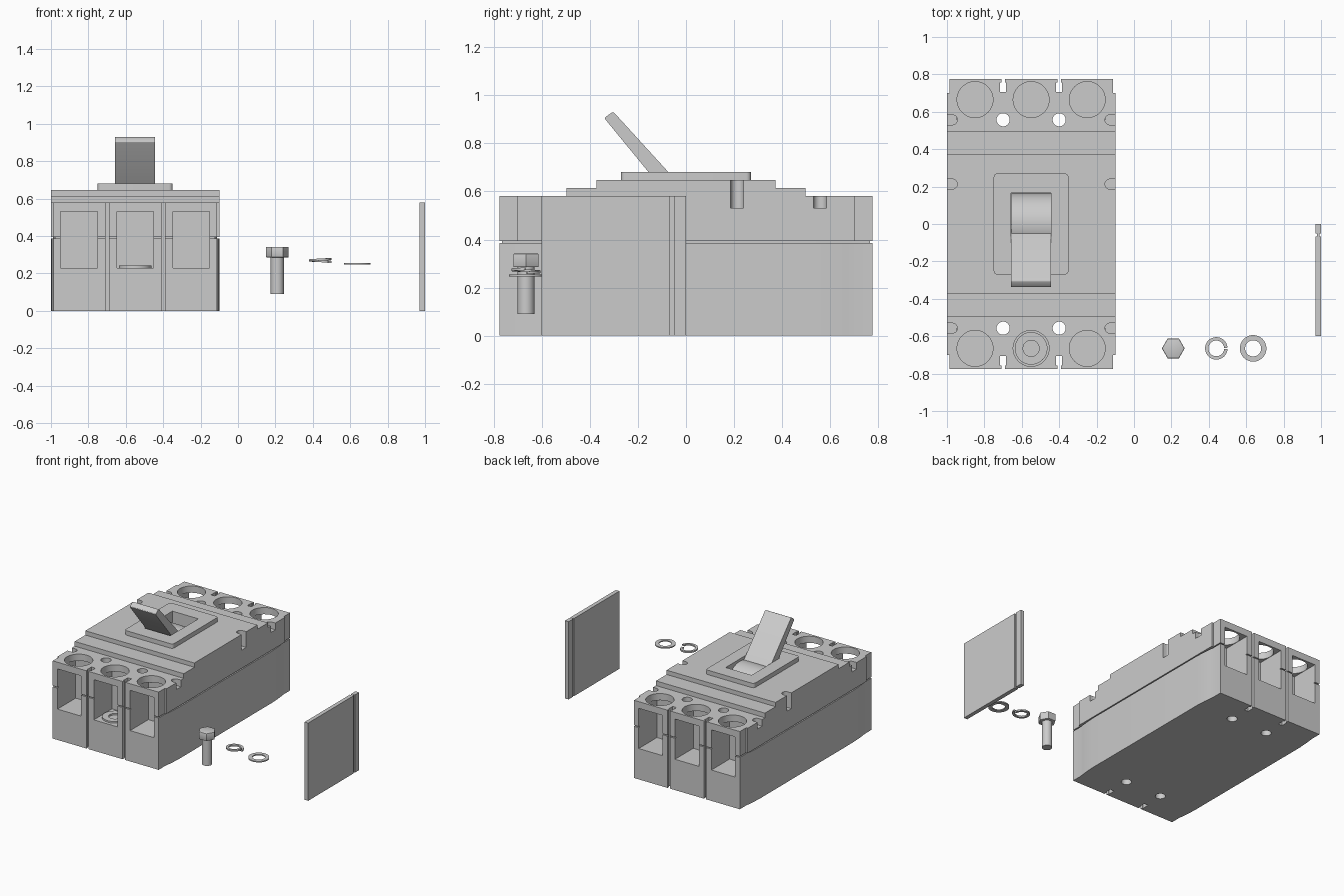
import bpy, bmesh
from math import cos, sin, pi, radians
from mathutils import Vector

cube = bpy.data.objects.get("Cube")
if cube:
    bpy.data.objects.remove(cube)

grey = bpy.data.materials.new("light_grey")
grey.use_nodes = True
grey.diffuse_color = (0.6, 0.6, 0.6, 1)
grey.node_tree.nodes["Principled BSDF"].inputs["Base Color"].default_value = grey.diffuse_color

CX = -0.55          # middle of the housing
POLES = (CX - 0.3, CX, CX + 0.3)


def finish(name, bm):
    bmesh.ops.recalc_face_normals(bm, faces=bm.faces)
    mesh = bpy.data.meshes.new(name)
    bm.to_mesh(mesh)
    bm.free()
    ob = bpy.data.objects.new(name, mesh)
    bpy.context.collection.objects.link(ob)
    mesh.materials.append(grey)
    return ob


def extrude(name, points, axis, lo, hi):
    """Extrude a flat outline along x (points are y, z) or z (points are x, y)."""
    bm = bmesh.new()
    place = (lambda a, b: (lo, a, b)) if axis == "x" else (lambda a, b: (a, b, lo))
    face = bm.faces.new([bm.verts.new(place(a, b)) for a, b in points])
    step = Vector((hi - lo, 0, 0)) if axis == "x" else Vector((0, 0, hi - lo))
    out = bmesh.ops.extrude_face_region(bm, geom=[face])
    bmesh.ops.translate(bm, vec=step, verts=[v for v in out["geom"] if isinstance(v, bmesh.types.BMVert)])
    return finish(name, bm)


def box(name, x, y, z):
    return extrude(name, [(x[0], y[0]), (x[1], y[0]), (x[1], y[1]), (x[0], y[1])], "z", *z)


def circle(x, y, r, n=48):
    return [(x + r * cos(2 * pi * i / n), y + r * sin(2 * pi * i / n)) for i in range(n)]


def post(name, x, y, r, z, n=48):
    return extrude(name, circle(x, y, r, n), "z", *z)


def ring(name, centre, inner, outer, thick, rise=0.0, gap=0.0, n=48):
    """Flat washer, or a split spring washer when rise and gap are set."""
    bm = bmesh.new()
    rows = []
    for i in range(n + 1 if gap else n):
        t = i / n
        a = gap / 2 + t * (2 * pi - gap)
        lift = rise * (t - 0.5)
        rows.append([bm.verts.new((centre[0] + r * cos(a), centre[1] + r * sin(a), centre[2] + z + lift))
                     for r, z in ((inner, -thick / 2), (outer, -thick / 2), (outer, thick / 2), (inner, thick / 2))])
    for i in range(n):
        p, q = rows[i], rows[(i + 1) % len(rows)]
        for j in range(4):
            k = (j + 1) % 4
            bm.faces.new((p[j], p[k], q[k], q[j]))
    if gap:
        bm.faces.new(rows[0])
        bm.faces.new(rows[-1])
    return finish(name, bm)


def bevel(ob, width, segments, pick):
    bm = bmesh.new()
    bm.from_mesh(ob.data)
    edges = [e for e in bm.edges if pick(e.verts[0].co, e.verts[1].co)]
    bmesh.ops.bevel(bm, geom=edges, offset=width, segments=segments, profile=0.5, affect="EDGES")
    bm.to_mesh(ob.data)
    bm.free()


def carve(targets, cutters):
    for ob in targets:
        bpy.context.view_layer.objects.active = ob
        for cutter in cutters:
            mod = ob.modifiers.new("cut", "BOOLEAN")
            mod.operation = "DIFFERENCE"
            mod.solver = "EXACT"
            mod.object = cutter
            bpy.ops.object.modifier_apply(modifier=mod.name)
    for cutter in cutters:
        bpy.data.objects.remove(cutter)


def mirrored(quarter):
    """Full outline about the housing middle from one quarter outline."""
    half = quarter + [(x, -y) for x, y in reversed(quarter)]
    return [(CX + x, y) for x, y in half] + [(CX - x, y) for x, y in reversed(half)]


# Lower housing, with gently rounded-in ends
base = extrude("lower_housing", mirrored(
    [(0.437, 0.775), (0.437, 0.7), (0.441, 0.67), (0.446, 0.62), (0.45, 0.55)]), "z", 0, 0.386)

# Recessed seam between the two housing halves
seam = extrude("housing_seam", mirrored([(0.428, 0.765), (0.428, 0.69), (0.438, 0.55)]), "z", 0.37, 0.41)

# Stepped upper cover
steps = [(0.775, 0.394), (0.775, 0.58), (0.497, 0.58), (0.497, 0.615), (0.372, 0.615), (0.372, 0.647)]
cover = extrude("upper_cover", steps + [(-y, z) for y, z in reversed(steps)], "x", CX - 0.45, CX + 0.45)
carve([cover], [box("corner_cut", sorted((CX + s * 0.437, CX + s * 0.6)), sorted((t * 0.7, t * 0.9)), (0.2, 0.8))
                for s in (-1, 1) for t in (-1, 1)])

# Raised frame around the handle
frame = box("handle_frame", (CX - 0.2, CX + 0.2), (-0.27, 0.27), (0.64, 0.68))
bevel(frame, 0.02, 5, lambda a, b: abs(a.z - b.z) > 0.01)

# Openings shared by the housing parts
cuts = []
for s in (-1, 1):
    for x in POLES:
        cuts.append(box("window_cut", (x - 0.098, x + 0.098), sorted((s * 0.56, s * 0.9)), (0.23, 0.53)))
        cuts.append(post("bore_cut", x, s * 0.665, 0.096, (0.3, 0.7)))
    for x in (CX - 0.15, CX + 0.15):
        cuts.append(post("mounting_hole_cut", x, s * 0.557, 0.035, (-0.1, 0.7), 32))
        y = s * 0.757
        t_shape = [(x - 0.016, s * 0.705), (x + 0.016, s * 0.705), (x + 0.016, y), (x + 0.009, y),
                   (x + 0.009, s * 0.9), (x - 0.009, s * 0.9), (x - 0.009, y), (x - 0.016, y)]
        cuts.append(extrude("barrier_slot_cut", t_shape, "z", -0.1, 0.7))
carve([base, seam, cover], cuts)

# Round-ended notches in the cover edges
notches = []
for s in (-1, 1):
    for y in (0.557, 0.213, -0.557):
        arc = [(CX + s * (0.422 - 0.027 * cos(a)), y + 0.027 * sin(a))
               for a in [radians(-90 + 15 * i) for i in range(13)]]
        arc += [(CX + s * 0.5, y + 0.027), (CX + s * 0.5, y - 0.027)]
        notches.append(extrude("notch_cut", arc, "z", 0.53, 0.8))
carve([cover], notches)

# Opening for the handle
carve([cover, frame], [box("handle_cut", (CX - 0.107, CX + 0.107), (-0.165, 0.165), (0.5, 0.8))])

# Handle: tapered lever on a rocking drum
lever = extrude("handle_lever", [(-0.34, 0.905), (-0.303, 0.932), (0.0, 0.6), (-0.09, 0.6)], "x", CX - 0.107, CX + 0.107)
bevel(lever, 0.008, 3, lambda a, b: min(a.z, b.z) > 0.8 and abs(a.x - b.x) > 0.1)
extrude("handle_drum", circle(0, 0.5, 0.163, 64), "x", CX - 0.106, CX + 0.106)

# Terminal washer in the middle front pole
ring("terminal_washer", (CX, -0.665, 0.236), 0.043, 0.087, 0.012)

# Loose hex screw
SX, SY = 0.21, -0.665
post("screw_shank", SX, SY, 0.035, (0.09, 0.3))
head = post("screw_head", SX, SY, 0.061, (0.285, 0.342), 6)
bevel(head, 0.006, 2, lambda a, b: abs(a.z - b.z) < 0.001)

# Loose spring washer and flat washer
ring("spring_washer", (0.44, SY, 0.27), 0.042, 0.06, 0.011, rise=0.016, gap=0.12)
ring("flat_washer", (0.637, SY, 0.251), 0.043, 0.071, 0.008)

# Loose phase barrier with its grooved insertion edge
right = [(1.0, -0.6), (1.0, -0.066), (0.992, -0.066), (0.992, -0.05), (1.0, -0.05), (1.0, 0.0)]
extrude("phase_barrier", right + [(1.97 - x, y) for x, y in reversed(right)], "z", 0, 0.58)

# Smooth the curved walls, keep the edges sharp
bpy.ops.object.select_all(action="DESELECT")
for ob in bpy.context.scene.objects:
    if ob.type == "MESH":
        ob.select_set(True)
        bpy.context.view_layer.objects.active = ob
bpy.ops.object.shade_smooth_by_angle(angle=radians(30))
